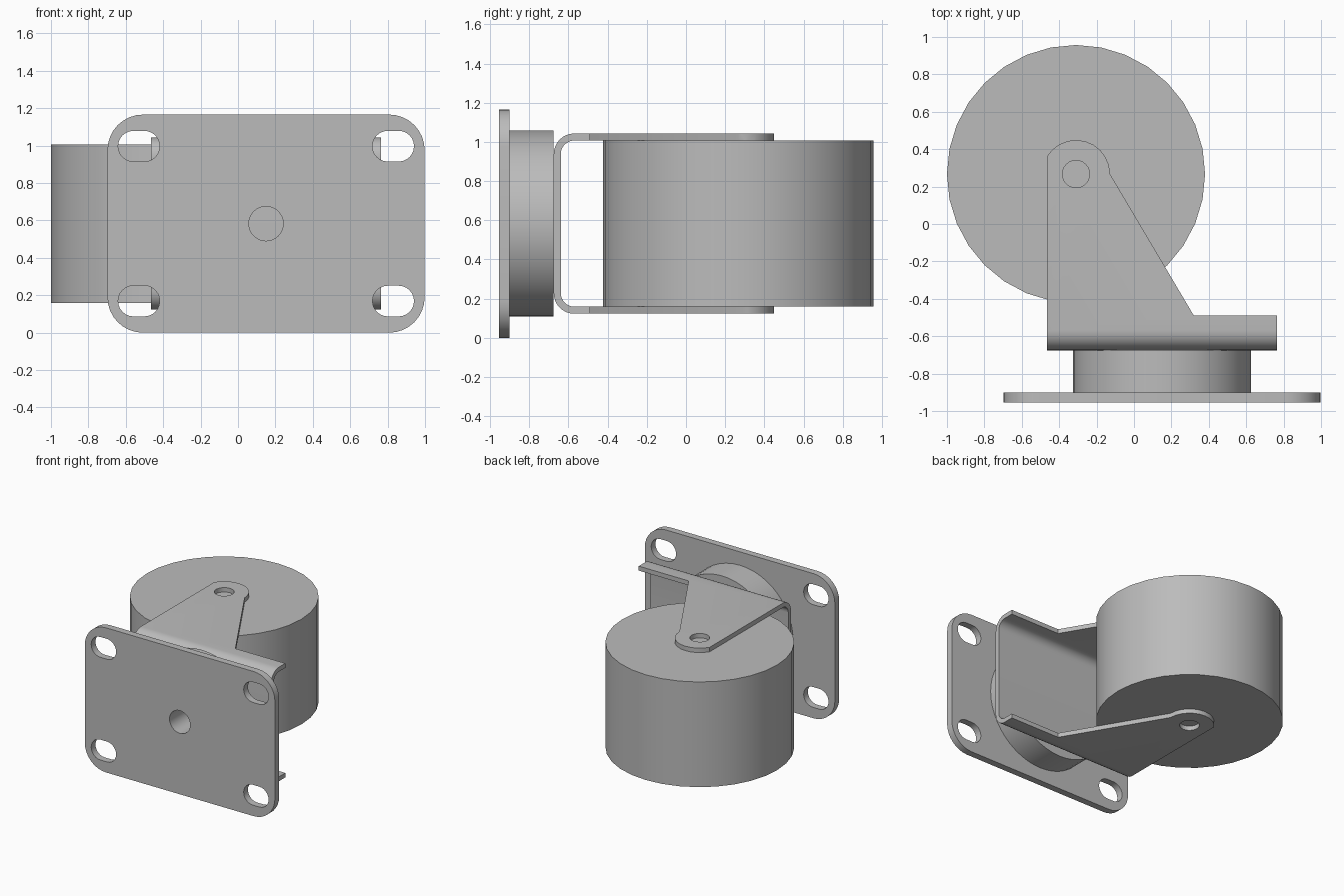
import bpy, bmesh
from math import sin, cos, radians, pi
from mathutils import Matrix

old = bpy.data.objects.get("Cube")
if old:
    bpy.data.objects.remove(old, do_unlink=True)

# Single metal grey
steel = bpy.data.materials.new("plain grey")
steel.use_nodes = True
GREY = (0.5, 0.5, 0.5, 1)
steel.diffuse_color = GREY
steel.node_tree.nodes["Principled BSDF"].inputs["Base Color"].default_value = GREY

# Profile planes: columns are the world directions of profile u, v and depth
PLAN = Matrix.Identity(4)                                                    # xy, depth z
FACE = Matrix(((1, 0, 0, 0), (0, 0, 1, 0), (0, 1, 0, 0), (0, 0, 0, 1)))      # xz, depth y
SIDE = Matrix(((0, 0, 1, 0), (1, 0, 0, 0), (0, 1, 0, 0), (0, 0, 0, 1)))      # yz, depth x


def arc(cx, cy, r, start, end, n):
    return [(cx + r * cos(radians(start + (end - start) * i / n)),
             cy + r * sin(radians(start + (end - start) * i / n))) for i in range(n + 1)]


def circle(cx, cy, r, n=32):
    return arc(cx, cy, r, 0, 360, n)[:-1]


def rounded_box(cx, cy, hw, hh, r, n):
    pts = []
    for k, (sx, sy) in enumerate(((1, 1), (-1, 1), (-1, -1), (1, -1))):
        pts += arc(cx + sx * (hw - r), cy + sy * (hh - r), r, 90 * k, 90 * k + 90, n)
    return pts


def prism(name, outlines, plane, lo, hi):
    """Extrude an outline, with inner outlines as holes, between two depths."""
    curve = bpy.data.curves.new(name, 'CURVE')
    curve.dimensions, curve.fill_mode = '2D', 'BOTH'
    curve.extrude = (hi - lo) / 2
    for pts in outlines:
        spline = curve.splines.new('POLY')
        spline.points.add(len(pts) - 1)
        for p, (u, v) in zip(spline.points, pts):
            p.co = (u, v, 0, 1)
        spline.use_cyclic_u = True
    temp = bpy.data.objects.new("outline", curve)
    bpy.context.collection.objects.link(temp)
    graph = bpy.context.evaluated_depsgraph_get()
    mesh = bpy.data.meshes.new_from_object(temp.evaluated_get(graph))
    bpy.data.objects.remove(temp)
    mesh.transform(plane @ Matrix.Translation((0, 0, (lo + hi) / 2)))
    bm = bmesh.new()
    bm.from_mesh(mesh)
    bmesh.ops.remove_doubles(bm, verts=bm.verts, dist=0.0001)
    bmesh.ops.recalc_face_normals(bm, faces=bm.faces)
    bm.to_mesh(mesh)
    bm.free()
    mesh.materials.clear()
    mesh.materials.append(steel)
    obj = bpy.data.objects.new(name, mesh)
    bpy.context.collection.objects.link(obj)
    return obj


CX, CZ = 0.15, 0.583          # swivel axis
WX, WY = -0.31, 0.267         # wheel axle

# Mounting plate with four slots and a centre hole
slots = [rounded_box(CX + sx * 0.68, CZ + sz * 0.414, 0.111, 0.082, 0.0815, 6)
         for sx in (-1, 1) for sz in (-1, 1)]
centre_hole = circle(CX, CZ, 0.092)
plate = prism("mounting_plate",
              [rounded_box(CX, CZ, 0.848, 0.583, 0.19, 8), centre_hole] + slots,
              FACE, -0.955, -0.9)

# Swivel bearing
bearing = prism("swivel_bearing", [circle(CX, CZ, 0.475, 48), centre_hole], FACE, -0.9, -0.675)

# Fork: bent channel trimmed to the leg outline
BACK, LOW, HIGH, T, R, END = -0.675, 0.123, 1.043, 0.036, 0.105, 0.6
section = ([(END, LOW)] + arc(BACK + R, LOW + R, R, 270, 180, 8)
           + arc(BACK + R, HIGH - R, R, 180, 90, 8)
           + [(END, HIGH), (END, HIGH - T)]
           + arc(BACK + R, HIGH - R, R - T, 90, 180, 8)
           + arc(BACK + R, LOW + R, R - T, 180, 270, 8) + [(END, LOW + T)])
fork = prism("fork", [section], SIDE, -0.465, 0.765)
leg = ([(-0.5, -0.8), (0.8, -0.8), (0.8, -0.49), (0.32, -0.49)]
       + arc(WX, WY, 0.182, 0, 148.4, 10) + [(-0.5, WY + 0.0954)])
trim = prism("fork_trim", [leg, circle(WX, WY, 0.073, 24)], PLAN, -0.2, 1.4)
trim.hide_render = True
cut = fork.modifiers.new("trim", 'BOOLEAN')
cut.operation, cut.solver, cut.object = 'INTERSECT', 'EXACT', trim
graph = bpy.context.evaluated_depsgraph_get()
shaped = bpy.data.meshes.new_from_object(fork.evaluated_get(graph))
fork.modifiers.clear()
fork.data = shaped
bpy.data.objects.remove(trim)

# Wheel
wheel = prism("wheel", [circle(WX, WY, 0.69)], PLAN, LOW + T, HIGH - T)

# Smooth the curved walls, keep the edges crisp
bpy.ops.object.select_all(action='DESELECT')
for part in (plate, bearing, fork, wheel):
    part.select_set(True)
bpy.context.view_layer.objects.active = wheel
bpy.ops.object.shade_smooth_by_angle(angle=pi / 6)
